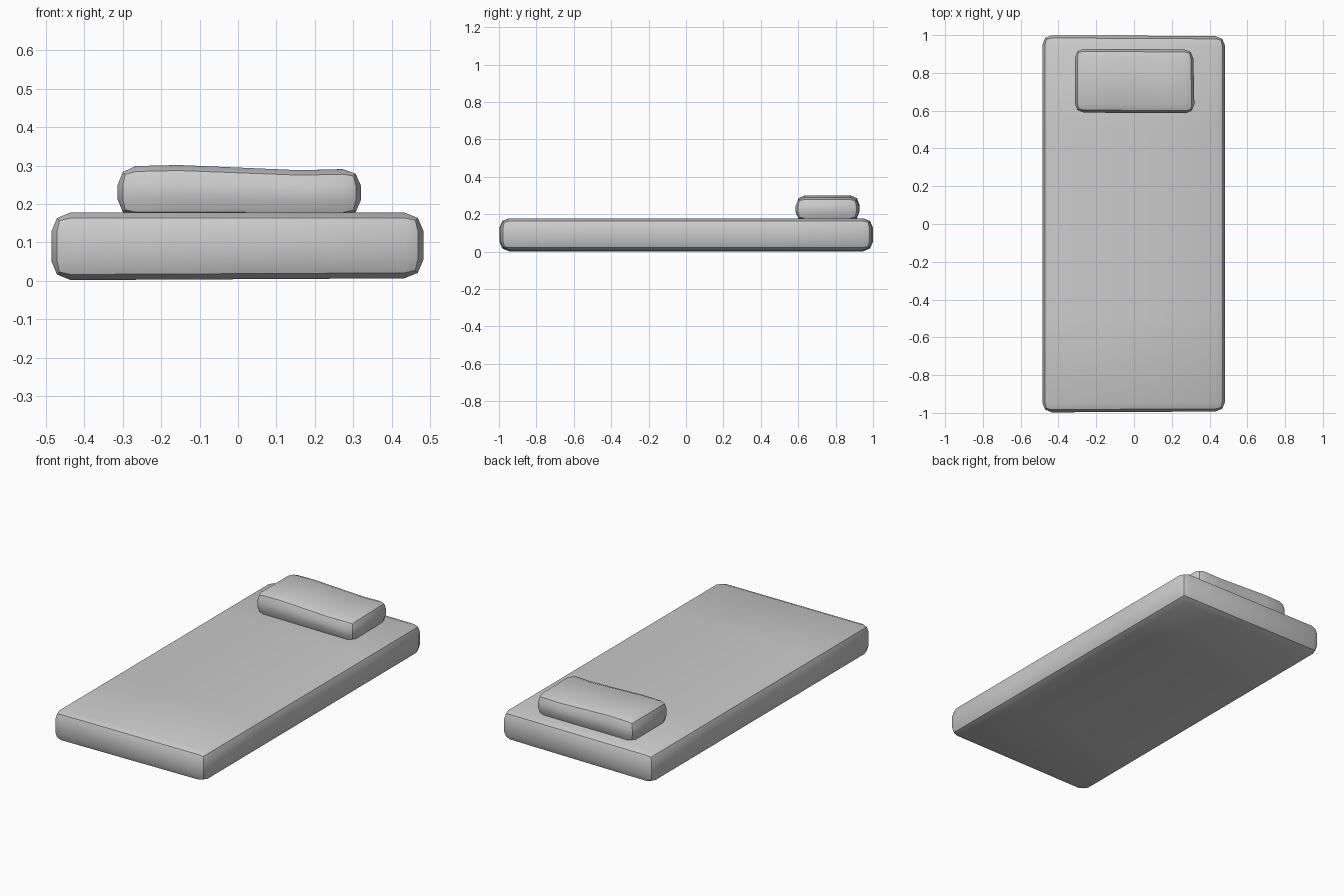
import bpy, bmesh, math
from mathutils import Vector

if "Cube" in bpy.data.objects:
    bpy.data.objects.remove(bpy.data.objects["Cube"])

grey = bpy.data.materials.new("soft grey")
grey.diffuse_color = (0.6, 0.6, 0.6, 1)
grey.use_nodes = True
grey.node_tree.nodes["Principled BSDF"].inputs["Base Color"].default_value = grey.diffuse_color


def cushion(name, lo, hi, radius, cuts, wobble):
    """Box with two-segment rounded edges, cross loops and a slight uneven softness."""
    lo, hi = Vector(lo), Vector(hi)
    bm = bmesh.new()
    bmesh.ops.create_cube(bm, size=1)
    for v in bm.verts:
        v.co = Vector(lo[i] + (v.co[i] + 0.5) * (hi[i] - lo[i]) for i in range(3))
    bmesh.ops.bevel(bm, geom=bm.edges[:], offset=radius, segments=2,
                    profile=0.5, affect='EDGES')
    # Cross loops let the surface sag gently
    for axis, n in enumerate(cuts):
        for k in range(1, n + 1):
            point = (lo + hi) / 2
            point[axis] = lo[axis] + (hi[axis] - lo[axis]) * k / (n + 1)
            normal = Vector((0, 0, 0))
            normal[axis] = 1
            bmesh.ops.bisect_plane(bm, geom=bm.verts[:] + bm.edges[:] + bm.faces[:],
                                   plane_co=point, plane_no=normal)
    for v in bm.verts:
        t = [(v.co[i] - lo[i]) / (hi[i] - lo[i]) for i in range(3)]
        v.co += Vector(wobble(*t))
    bmesh.ops.recalc_face_normals(bm, faces=bm.faces[:])
    mesh = bpy.data.meshes.new(name)
    bm.to_mesh(mesh)
    bm.free()
    mesh.materials.append(grey)
    obj = bpy.data.objects.new(name, mesh)
    bpy.context.collection.objects.link(obj)
    bpy.ops.object.select_all(action='DESELECT')
    obj.select_set(True)
    bpy.context.view_layer.objects.active = obj
    bpy.ops.object.shade_smooth_by_angle(angle=math.radians(30))
    return obj


# Mattress: nearly straight, its underside a touch higher on the right
cushion("mattress", (-0.485, -0.995, 0.002), (0.482, 0.997, 0.178), 0.05, (1, 3, 0),
        lambda x, y, z: (0, 0.005 * (0.5 - x) * (1 if y > 0.5 else -1),
                         0.005 * x * (1 - z)))

# Pillow: top dips to the right, right end slightly skewed
cushion("pillow", (-0.313, 0.588, 0.165), (0.317, 0.926, 0.296), 0.047, (3, 1, 0),
        lambda x, y, z: (0.007 * x * (0.5 - y), 0.004 * (0.5 - x),
                         0.006 * z * math.sin(2 * math.pi * x) - 0.003 * x * z))
